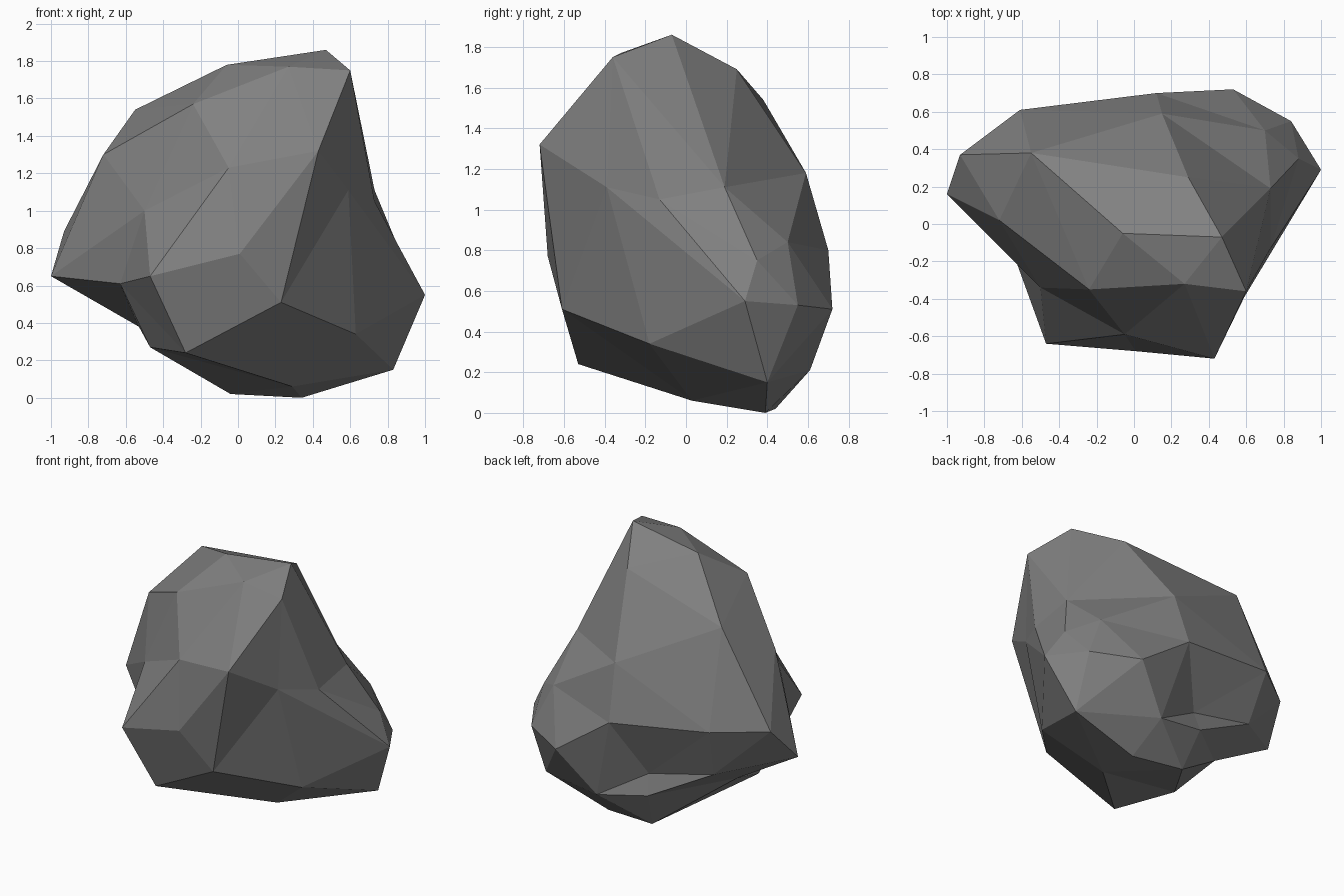
import bpy
import bmesh
from mathutils import Vector

# Remove the default object if it is there
default_cube = bpy.data.objects.get("Cube")
if default_cube:
    bpy.data.objects.remove(default_cube, do_unlink=True)

# Corners of the boulder in hundredths of a unit, grouped by region
crown = {
    "peak": (47, -7, 186), "peak_front": (60, -36, 175), "brow": (27, -32, 177),
    "top": (-6, -5, 178), "top_back": (29, 25, 169), "top_right": (-24, -35, 157),
    "shoulder": (-55, 38, 154), "shoulder_front": (-72, 2, 130),
}
front = {
    "nose": (43, -72, 132), "chest": (-5, -59, 123), "dip": (-50, -34, 100),
    "belly": (1, -68, 77), "hip": (-47, -64, 65), "knee": (23, -61, 51),
    "toe": (-28, -53, 24), "flank": (-63, -20, 61), "heel": (-47, -15, 27),
}
sides = {
    "tip": (-100, 16, 65), "tip_back": (-93, 37, 89), "cheek": (59, -39, 111),
    "hollow": (73, -13, 105), "hollow_back": (73, 19, 111), "ridge": (88, 35, 75),
    "spur": (100, 29, 55), "spur_back": (84, 55, 53), "spur_low": (83, 40, 15),
    "skirt": (63, -18, 34),
}
back = {
    "spine": (15, 59, 118), "spine_left": (70, 50, 84), "rump": (12, 70, 80),
    "rump_left": (53, 72, 51), "rump_right": (-61, 61, 89), "ledge_in": (-7, 52, 42),
    "ledge": (-9, 56, 28), "ledge_right": (-56, 49, 53), "ledge_left": (28, 61, 21),
}
base = {
    "foot": (34, 39, 0), "foot_right": (-4, 44, 2), "foot_front": (29, 3, 6),
    "under": (-53, 18, 38),
}

# Creases that must run between two given corners
creases = [
    ("hip", "chest"), ("shoulder_front", "top_right"), ("peak_front", "hollow"),
    ("peak", "hollow_back"), ("cheek", "knee"), ("cheek", "spur"),
    ("hollow", "spur"), ("skirt", "spur"), ("shoulder", "top_back"),
    ("spine", "hollow_back"), ("shoulder", "rump_right"), ("chest", "nose"),
    ("ledge", "ledge_right"), ("ledge", "ledge_left"), ("cheek", "peak_front"),
    ("shoulder", "tip_back"), ("rump", "rump_right"), ("knee", "toe"),
]


def force_crease(bm, start, end):
    """Turn the diagonal of a pair of triangles so it joins start and end."""
    for edge in bm.edges:
        if len(edge.link_faces) != 2:
            continue
        opposite = {v for f in edge.link_faces for v in f.verts} - set(edge.verts)
        if opposite == {start, end}:
            bmesh.utils.edge_rotate(edge, True)
            return


def make_material(name, colour):
    material = bpy.data.materials.new(name)
    material.use_nodes = True
    material.diffuse_color = colour
    for node in material.node_tree.nodes:
        if node.type == "BSDF_PRINCIPLED":
            node.inputs["Base Color"].default_value = colour
            node.inputs["Roughness"].default_value = 0.9
    return material


# Wrap a skin around the corners on a ball, then pull each one into place
corners = {}
for region in (crown, front, sides, back, base):
    for name, place in region.items():
        corners[name] = Vector(place) / 100

core = Vector((0.05, 0, 0.82))
bm = bmesh.new()
verts = {name: bm.verts.new((co - core).normalized()) for name, co in corners.items()}
bmesh.ops.convex_hull(bm, input=list(bm.verts))
for start, end in creases:
    force_crease(bm, verts[start], verts[end])
for name, vert in verts.items():
    vert.co = corners[name]
bmesh.ops.recalc_face_normals(bm, faces=list(bm.faces))

# Flat-shaded boulder object
mesh = bpy.data.meshes.new("boulder")
bm.to_mesh(mesh)
bm.free()
mesh.materials.append(make_material("stone grey", (0.22, 0.22, 0.22, 1)))
boulder = bpy.data.objects.new("boulder", mesh)
bpy.context.collection.objects.link(boulder)
